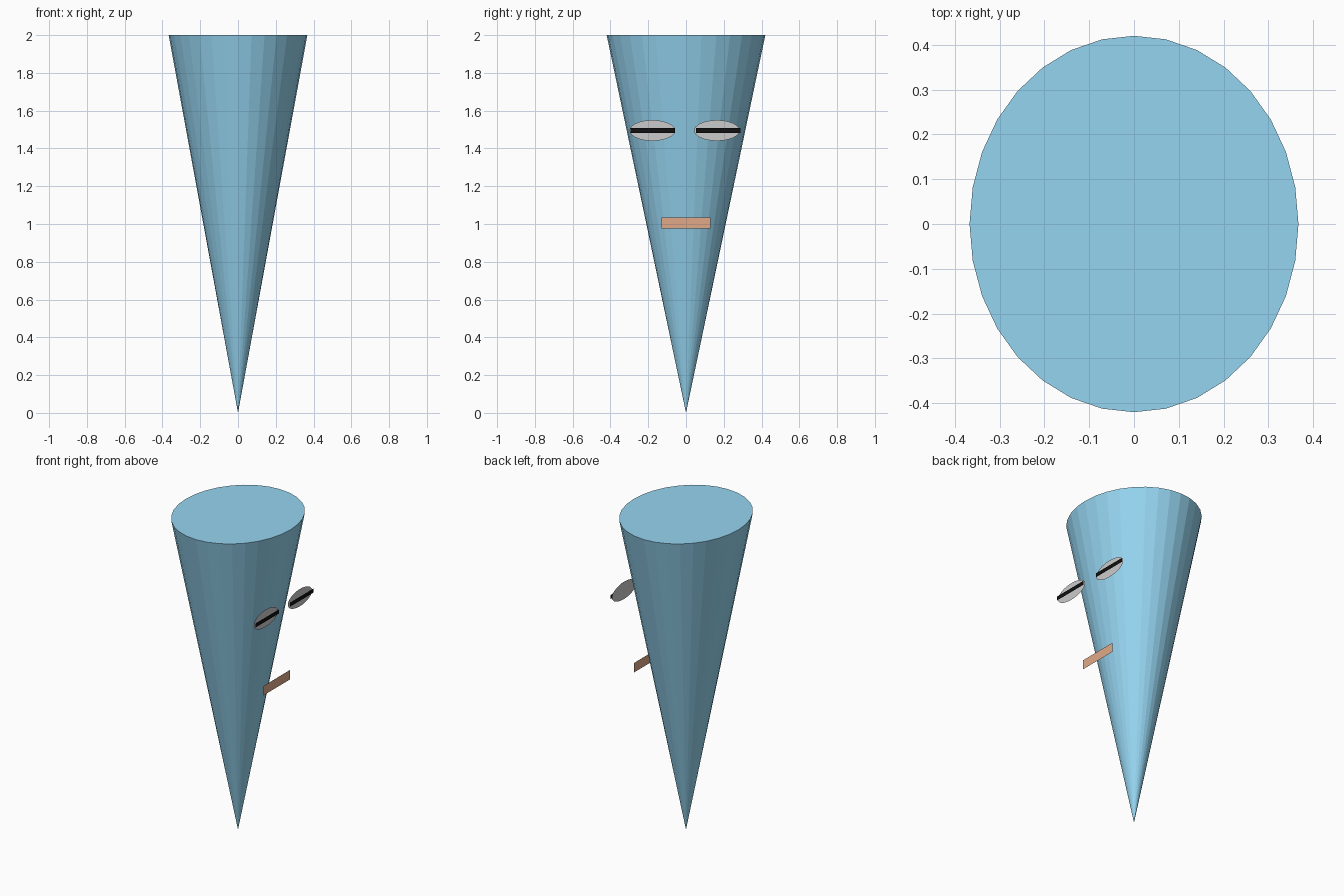
import bpy, bmesh
from math import pi
from mathutils import Matrix

if "Cube" in bpy.data.objects:
    bpy.data.objects.remove(bpy.data.objects["Cube"])


def paint(obj, name, rgb):
    mat = bpy.data.materials.get(name) or bpy.data.materials.new(name)
    mat.diffuse_color = (*rgb, 1)
    mat.use_nodes = True
    mat.node_tree.nodes["Principled BSDF"].inputs["Base Color"].default_value = mat.diffuse_color
    obj.data.materials.append(mat)


def finish(bm, name):
    mesh = bpy.data.meshes.new(name)
    bm.to_mesh(mesh)
    bm.free()
    obj = bpy.data.objects.new(name, mesh)
    bpy.context.collection.objects.link(obj)
    return obj


def side_plate(name, x, y, z, half_y, half_z, round_shape=False):
    """Flat sheet facing +x, either an ellipse or a rectangle."""
    bm = bmesh.new()
    place = (Matrix.Translation((x, y, z)) @ Matrix.Diagonal((1, half_y, half_z, 1))
             @ Matrix.Rotation(pi / 2, 4, 'Y'))
    if round_shape:
        bmesh.ops.create_circle(bm, cap_ends=True, segments=32, radius=1, matrix=place)
    else:
        bmesh.ops.create_grid(bm, x_segments=1, y_segments=1, size=1, matrix=place)
    return finish(bm, name)


# Body: inverted elliptical cone, point down, capped on top
bm = bmesh.new()
bmesh.ops.create_cone(bm, cap_ends=True, segments=32, radius1=0, radius2=1, depth=2,
                      matrix=Matrix.Translation((0, 0, 1)) @ Matrix.Diagonal((0.367, 0.42, 1, 1)))
bmesh.ops.remove_doubles(bm, verts=bm.verts, dist=1e-5)
bmesh.ops.recalc_face_normals(bm, faces=bm.faces)
paint(finish(bm, "cone_body"), "blue", (0.30, 0.66, 0.87))

# Eyes: oval sheets floating off the right side, each with a dark slit just in front
for side, eye_y, slit_y in (("left", -0.178, -0.177), ("right", 0.164, 0.170)):
    side_plate(f"{side}_eye", 0.32, eye_y, 1.495, 0.121, 0.055, round_shape=True)
    slit = side_plate(f"{side}_eye_slit", 0.33, slit_y, 1.496, 0.118, 0.013)
    paint(slit, "black", (0.005, 0.005, 0.005))

# Mouth: flat rectangular strip
paint(side_plate("mouth", 0.272, 0, 1.005, 0.131, 0.03), "peach", (0.75, 0.40, 0.25))
